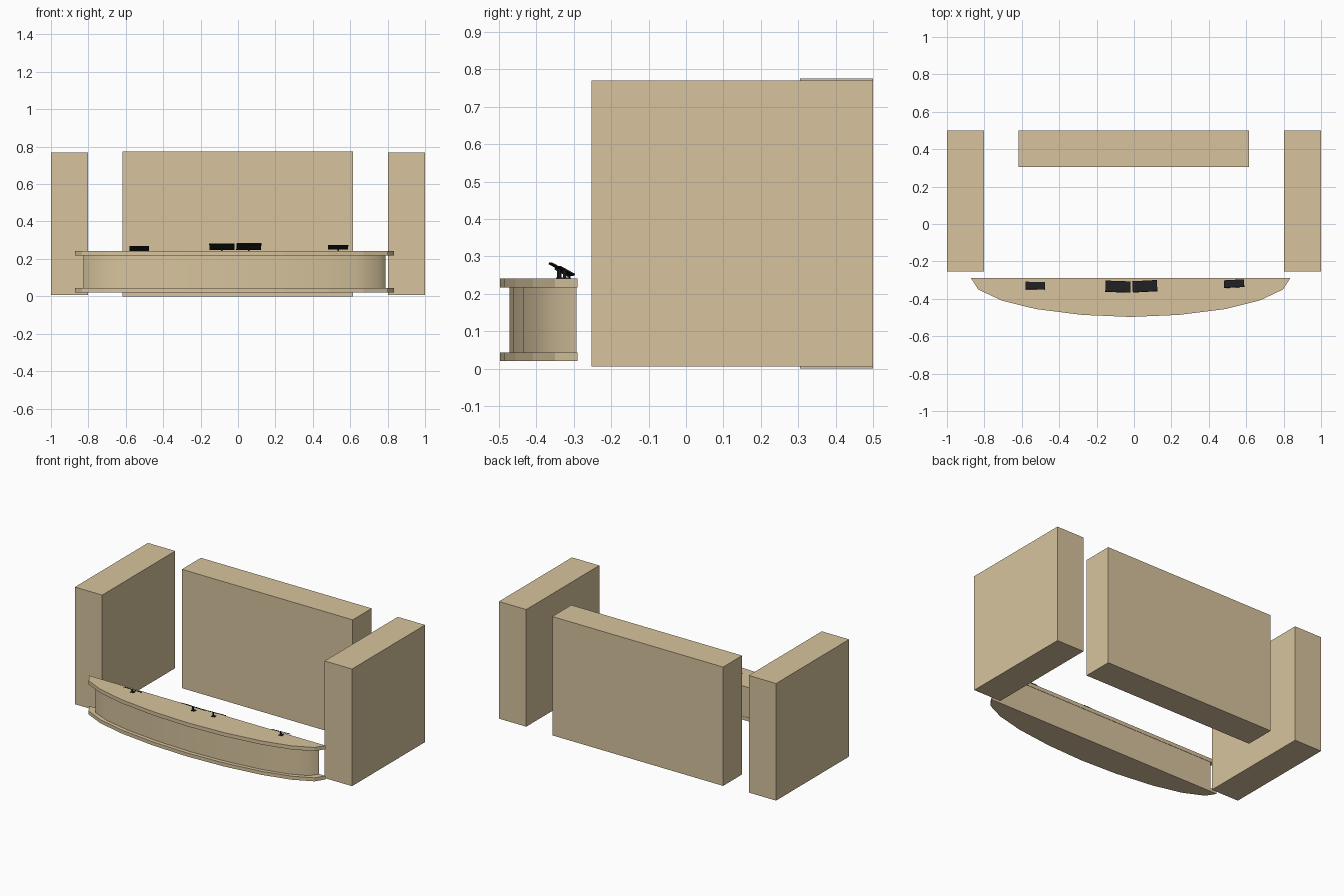
import bpy, bmesh, math
from mathutils import Matrix, Vector

if "Cube" in bpy.data.objects:
    bpy.data.objects.remove(bpy.data.objects["Cube"])


def material(name, color):
    m = bpy.data.materials.new(name)
    m.diffuse_color = (*color, 1)
    m.use_nodes = True
    m.node_tree.nodes["Principled BSDF"].inputs["Base Color"].default_value = m.diffuse_color
    return m


wood = material("pale_wood", (0.68, 0.55, 0.34))
black = material("black_plastic", (0.012, 0.012, 0.014))


def finish(name, bm, mat):
    bmesh.ops.recalc_face_normals(bm, faces=bm.faces)
    me = bpy.data.meshes.new(name)
    bm.to_mesh(me)
    bm.free()
    me.materials.append(mat)
    ob = bpy.data.objects.new(name, me)
    bpy.context.collection.objects.link(ob)
    return ob


def box(name, lo, hi, mat):
    lo, hi = Vector(lo), Vector(hi)
    bm = bmesh.new()
    bmesh.ops.create_cube(bm, size=1, matrix=Matrix.Translation((lo + hi) / 2)
                          @ Matrix.Diagonal((*(hi - lo), 1)))
    return finish(name, bm, mat)


def prism(name, outline, z0, z1, mat):
    bm = bmesh.new()
    base = bm.faces.new([bm.verts.new((x, y, z0)) for x, y in outline])
    ext = bmesh.ops.extrude_face_region(bm, geom=[base])["geom"]
    top = [v for v in ext if isinstance(v, bmesh.types.BMVert)]
    bmesh.ops.translate(bm, verts=top, vec=(0, 0, z1 - z0))
    return finish(name, bm, mat)


# Partition walls
box("back_wall", (-0.618, 0.304, 0), (0.615, 0.5, 0.775), wood)
box("left_wall", (-1, -0.253, 0.006), (-0.803, 0.5, 0.77), wood)
box("right_wall", (0.803, -0.253, 0.006), (1, 0.5, 0.77), wood)

# Curved desk: bowed half outline, mirrored about the desk centre
CX, BACK = -0.018, -0.29
half = [(0.853, 0), (0.815, 0.06), (0.69, 0.119), (0.505, 0.165), (0.258, 0.196)]


def bowed(sx, sy, back):
    right = [(CX + x * sx, back - y * sy) for x, y in half]
    nose = [(CX, back - 0.207 * sy)]
    left = [(CX - x * sx, back - y * sy) for x, y in reversed(half)]
    return right + nose + left


prism("desk_base", bowed(1, 1, BACK), 0.02, 0.043, wood)
prism("desk_top", bowed(1, 1, BACK), 0.217, 0.241, wood)
body = prism("desk_body", bowed(0.946, 0.865, BACK - 0.002), 0.043, 0.217, wood)
bpy.context.view_layer.objects.active = body
body.select_set(True)
bpy.ops.object.shade_smooth_by_angle(angle=math.radians(35))

# Tilted screens: name, centre, width, depth along slope, yaw in degrees
screens = [
    ("left", (-0.528, -0.33, 0.256), 0.104, 0.045, -1),
    ("centre_left", (-0.086, -0.335, 0.265), 0.134, 0.067, -2),
    ("centre_right", (0.058, -0.333, 0.266), 0.132, 0.067, 3),
    ("right", (0.535, -0.319, 0.262), 0.108, 0.045, 3),
]
for name, c, w, d, yaw in screens:
    bm = bmesh.new()
    bmesh.ops.create_cube(bm, size=1, matrix=Matrix.Translation(c)
                          @ Matrix.Rotation(math.radians(yaw), 4, "Z")
                          @ Matrix.Rotation(math.radians(-29), 4, "X")
                          @ Matrix.Diagonal((w, d, 0.004, 1)))
    finish("screen_" + name, bm, black)
    # Post and foot under each screen
    x, y, z = c
    box("screen_post_" + name, (x - 0.004, y - 0.009, 0.24), (x + 0.004, y - 0.002, z + 0.001), black)
    box("screen_foot_" + name, (x - 0.012, y - 0.012, 0.24), (x + 0.012, y + 0.012, 0.243), black)
